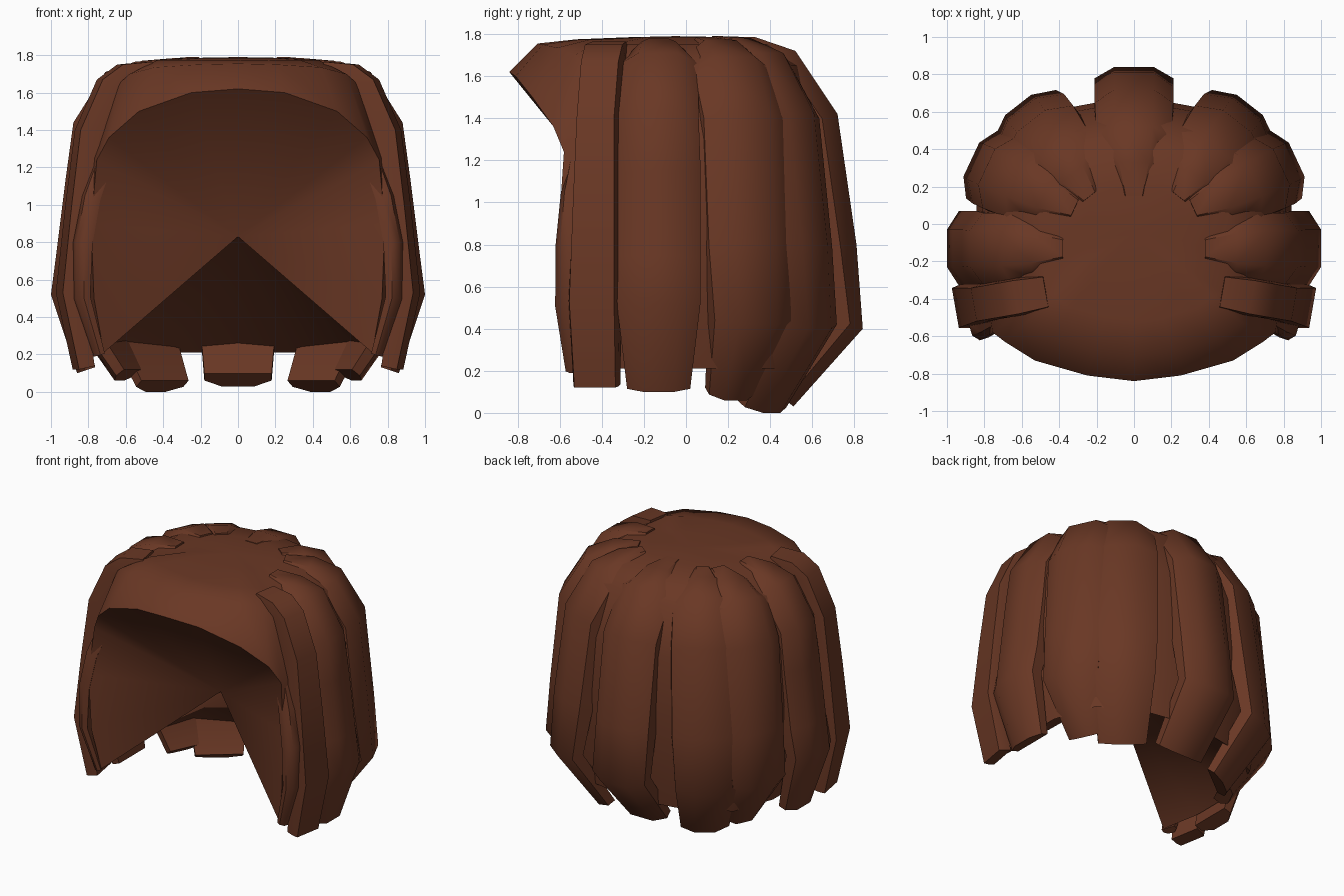
import bpy, bmesh, math
from mathutils import Vector

if "Cube" in bpy.data.objects:
    bpy.data.objects.remove(bpy.data.objects["Cube"])

brown = bpy.data.materials.new("chestnut_brown")
brown.diffuse_color = (0.143, 0.039, 0.018, 1)
brown.use_nodes = True
brown.node_tree.nodes["Principled BSDF"].inputs["Base Color"].default_value = brown.diffuse_color


def finish(name, bm, angle):
    bmesh.ops.recalc_face_normals(bm, faces=bm.faces)
    me = bpy.data.meshes.new(name)
    bm.to_mesh(me)
    bm.free()
    me.materials.append(brown)
    ob = bpy.data.objects.new(name, me)
    bpy.context.collection.objects.link(ob)
    bpy.ops.object.select_all(action='DESELECT')
    ob.select_set(True)
    bpy.context.view_layer.objects.active = ob
    bpy.ops.object.shade_smooth_by_angle(angle=math.radians(angle))


# Cap: dome with a projecting brow, walls at side and back, hollow face opening
def build_cap():
    half = [(0, -.84, 1.62), (.25, -.81, 1.60), (.53, -.73, 1.50), (.69, -.63, 1.36),
            (.755, -.58, 1.24), (.81, -.28, 1.3), (.81, .1, 1.3), (.7, .42, 1.3),
            (.38, .59, 1.3), (0, .66, 1.3)]
    last = len(half) - 1
    cols = [(p, i) for i, p in enumerate(half)]
    cols += [((-half[i][0], half[i][1], half[i][2]), i) for i in range(last - 1, 0, -1)]
    n = len(cols)
    bm = bmesh.new()
    pole = bm.verts.new((0, -.05, 1.79))
    grid = []
    for (x, y, z), i in cols:
        shoulder = (1.755, 1.75, 1.735, 1.70)[i] if i < 4 else 1.65
        col = [bm.verts.new((x * f, y * f, h)) for f, h in
               ((.32, 1.785), (.62, 1.775 if i < 4 else 1.75), (.84, shoulder), (1, z))]
        if i >= 4:
            for s, h in ((1.04, .9), (1.02, .5), (.95, .21)):
                col.append(bm.verts.new((x * s, y * s, h)))
        grid.append(col)
    for k in range(n):
        a, b = grid[k], grid[(k + 1) % n]
        bm.faces.new((pole, a[0], b[0]))
        for r in range(min(len(a), len(b)) - 1):
            bm.faces.new((a[r], a[r + 1], b[r + 1], b[r]))
    # Hollow inside: a fan from the open rim to one deep point
    rim = [e for e in bm.edges if e.is_boundary]
    deep = bm.verts.new((0, -.2, .83))
    for e in rim:
        bm.faces.new((e.verts[0], e.verts[1], deep))
    finish("hair_cap", bm, 50)


# Lock of hair: faceted section swept along (radius, height, half width) points
def build_lock(name, origin, azimuth, path, depth, flat=.5, side=1):
    a = math.radians(azimuth)
    out = Vector((math.cos(a), math.sin(a), 0))
    across = Vector((-math.sin(a), math.cos(a), 0))
    base = Vector((origin[0], origin[1], 0))
    bm = bmesh.new()
    rings = []
    for i, (r, z, w) in enumerate(path):
        p, q = path[max(i - 1, 0)], path[min(i + 1, len(path) - 1)]
        t = Vector((q[0] - p[0], q[1] - p[1])).normalized()
        normal = out * -t.y + Vector((0, 0, t.x))
        centre = base + out * r + Vector((0, 0, z))
        # thinner towards the tip
        thick = depth * {len(path) - 1: .6, len(path) - 2: .85}.get(i, 1)
        ring = []
        for u, d in ((-1, 1), (-1, .45), (-flat, 0), (flat, 0), (1, .45), (1, 1)):
            v = centre + across * (u * w) - normal * (d * thick)
            ring.append(bm.verts.new((v.x * side, v.y, v.z)))
        rings.append(ring)
    for a0, b0 in zip(rings, rings[1:]):
        for k in range(6):
            m = (k + 1) % 6
            bm.faces.new((a0[k], a0[m], b0[m], b0[k]))
    bm.faces.new(rings[0])
    bm.faces.new(rings[-1])
    finish(name, bm, 45)


build_cap()

# Centre back lock
build_lock("back_lock", (0, 0), 90,
           [(.15, 1.79, .09), (.33, 1.785, .16), (.52, 1.72, .2), (.72, 1.42, .21),
            (.81, .8, .21), (.84, .4, .21), (.51, .03, .18)], .17)

# Mirrored locks from the back round to the face
for side, tag in ((1, "right"), (-1, "left")):
    build_lock("back_corner_lock_" + tag, (.115, -.01), 52,
               [(.2, 1.79, .09), (.35, 1.78, .17), (.53, 1.71, .21), (.71, 1.42, .23),
                (.79, .8, .23), (.82, .4, .21), (.53, .0, .16)], .17, flat=.42, side=side)
    build_lock("rear_side_lock_" + tag, (.045, -.04), 25,
               [(.3, 1.785, .09), (.48, 1.77, .17), (.66, 1.69, .2), (.82, 1.42, .21),
                (.88, .8, .21), (.91, .42, .2), (.65, .06, .12)], .17, side=side)
    build_lock("side_lock_" + tag, (0, -.13), 0,
               [(.38, 1.78, .09), (.55, 1.765, .16), (.71, 1.71, .19), (.88, 1.44, .19),
                (.92, 1.15, .2), (.97, .75, .2), (1.0, .52, .2), (.86, .1, .15)],
               .17, side=side)
    build_lock("temple_lock_" + tag, (0, -.28), -10,
               [(.48, 1.765, .09), (.64, 1.75, .1), (.75, 1.67, .1), (.87, 1.4, .1),
                (.92, 1.0, .11), (.97, .53, .12), (.88, .12, .11)],
               .14, flat=.9, side=side)
    build_lock("face_lock_" + tag, (0, -.28), -18,
               [(.79, 1.25, .03), (.87, 1.05, .06), (.92, .8, .07), (.92, .5, .07),
                (.81, .19, .05)], .08, side=side)
